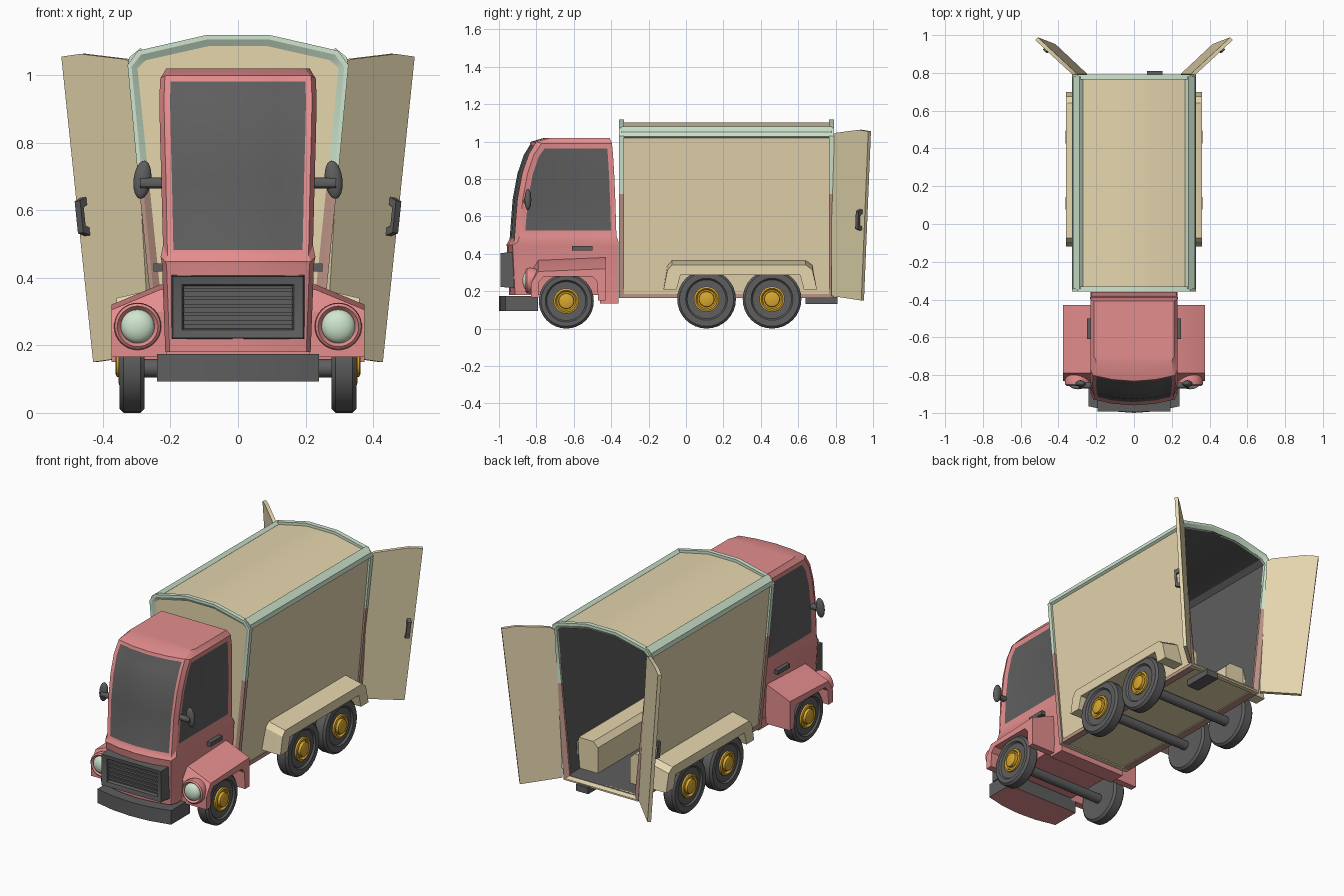
import bpy, bmesh, math
from mathutils import Matrix, Vector

if "Cube" in bpy.data.objects:
    bpy.data.objects.remove(bpy.data.objects["Cube"])


def material(name, rgb):
    m = bpy.data.materials.new(name)
    lin = [((c / 255 + 0.055) / 1.055) ** 2.4 for c in rgb]
    m.diffuse_color = (*lin, 1)
    m.use_nodes = True
    m.node_tree.nodes["Principled BSDF"].inputs["Base Color"].default_value = m.diffuse_color
    return m


RED = material("cab_red", (228, 141, 141))
TAN = material("box_tan", (229, 214, 174))
GREEN = material("trim_green", (207, 230, 207))
DARK = material("dark_grey", (94, 94, 95))
GOLD = material("hub_gold", (218, 168, 48))
ROSE = material("lower_trim_rose", (188, 148, 134))


def finish(name, bm, mats):
    bmesh.ops.recalc_face_normals(bm, faces=bm.faces)
    me = bpy.data.meshes.new(name)
    bm.to_mesh(me)
    bm.free()
    for m in mats:
        me.materials.append(m)
    ob = bpy.data.objects.new(name, me)
    bpy.context.collection.objects.link(ob)
    return ob


def loft(name, rings, mats, side=1, tf=None, closed=False, seg_mats=None, rule=None):
    """Skin a row of rings; seg_mats = [first cap, segments..., last cap]."""
    bm = bmesh.new()
    tf = tf or Matrix()
    vs = []
    for r in rings:
        pts = [tf @ Vector(p) for p in r]
        vs.append([bm.verts.new((p.x * side, p.y, p.z)) for p in pts])
    n, k = len(rings[0]), len(rings)
    for j in range(k if closed else k - 1):
        a, b = vs[j], vs[(j + 1) % k]
        for i in range(n):
            f = bm.faces.new((a[i], a[(i + 1) % n], b[(i + 1) % n], b[i]))
            f.material_index = seg_mats[j + 1] if seg_mats else 0
    if not closed:
        for r, q in ((vs[0], 0), (vs[-1], -1)):
            f = bm.faces.new(r)
            f.material_index = seg_mats[q] if seg_mats else 0
    bmesh.ops.recalc_face_normals(bm, faces=bm.faces)
    if rule:
        bm.normal_update()
        rule(bm)
    return finish(name, bm, mats)


def box(name, x, y, z, mat, side=1, tf=None):
    rings = [[(x[0], b, c) for b, c in ((y[0], z[0]), (y[1], z[0]), (y[1], z[1]), (y[0], z[1]))]]
    rings.append([(x[1], b, c) for _, b, c in rings[0]])
    return loft(name, rings, [mat], side, tf)


def lathe(name, prof, center, axis, mat, side=1, n=32):
    """prof = (radius, distance along the axis)"""
    rings = []
    for r, t in prof:
        ring = []
        for i in range(n):
            a = 2 * math.pi * i / n
            u, v = r * math.cos(a), r * math.sin(a)
            ring.append(Vector((t, u, v) if axis == 'x' else (u, t, v)) + Vector(center))
        rings.append(ring)
    return loft(name, rings, [mat], side)


def ball(name, center, size, mat, side=1, tilt=0):
    bm = bmesh.new()
    m = (Matrix.Translation((center[0] * side, center[1], center[2]))
         @ Matrix.Rotation(tilt * side, 4, 'Y') @ Matrix.Diagonal((*size, 1)))
    bmesh.ops.create_uvsphere(bm, u_segments=24, v_segments=12, radius=1, matrix=m)
    return finish(name, bm, [mat])


def both(pts):
    return pts + [(-x, z) for x, z in reversed(pts)]


def at_y(pts, y):
    return [(x, y, z) for x, z in pts]


# ---- cargo box: outer skin, dark inside, open at the back
outer = both([(.235, .17), (.315, 1.03), (.285, 1.06), (.09, 1.102)])
inner = both([(.222, .19), (.300, 1.02), (.275, 1.045), (.085, 1.085)])
loft("cargo_box", [at_y(outer, -.345), at_y(outer, .78), at_y(inner, .78), at_y(inner, -.325)],
     [TAN, DARK], seg_mats=[0, 0, 0, 1, 1])


# ---- end frames with a bevelled inner edge: green on top, rose posts, tan threshold
def frame_colours(bm):
    for f in bm.faces:
        z = f.calc_center_median().z
        f.material_index = 2 if z < .21 else 1 if z < .72 else 0


f_out = both([(.242, .163), (.298, .72), (.327, 1.03), (.296, 1.072), (.095, 1.118)])
f_mid = both([(.232, .172), (.286, .72), (.315, 1.024), (.287, 1.060), (.092, 1.105)])
f_in = both([(.212, .19), (.266, .72), (.297, 1.02), (.272, 1.043), (.085, 1.085)])
for nm, y0, y1 in (("front_frame", -.357, -.332), ("rear_frame", .792, .765)):
    lip = y0 + (y1 - y0) * .5
    loft(nm, [at_y(f_out, y1), at_y(f_out, y0), at_y(f_mid, y0), at_y(f_in, lip), at_y(f_in, y1)],
         [GREEN, ROSE, TAN], closed=True, rule=frame_colours)

# ---- exhaust under the tail
box("exhaust", (.07, .15), (.64, .81), (.13, .168), DARK)

# ---- cab: stacked bowed rings, windows inset
# level: z, half width, back y, front y, front drop
levels = [(.18, .215, -.362, -.945, 0), (.44, .225, -.36, -.958, 0), (.462, .229, -.36, -.96, .014),
          (.495, .222, -.372, -.95, .03), (.69, .227, -.378, -.933, 0), (.83, .231, -.384, -.907, 0),
          (.93, .233, -.39, -.873, 0), (.99, .23, -.396, -.832, -.008), (1.019, .212, -.408, -.76, 0)]
cab_rings = []
for z, w, yb, yf, drop in levels:
    ring = [(-w, yb, z), (w, yb, z), (w, yf + .06, z)]
    ring += [(w * t, yf + .035 * t * t, z - drop) for t in (.94, .5, 0, -.5, -.94)]
    ring.append((-w, yf + .06, z))
    cab_rings.append(ring)


def cab_windows(bm):
    band = [f for f in bm.faces if .49 < f.calc_center_median().z < .99]
    groups = [([f for f in band if f.normal.x > .95], .028), ([f for f in band if f.normal.x < -.95], .028),
              ([f for f in band if f.normal.y < -.6], .017)]
    for g, width in groups:
        bmesh.ops.inset_region(bm, faces=g, thickness=width, depth=-.006, use_even_offset=True)
        for f in g:
            f.material_index = 1


loft("cab", cab_rings, [RED, DARK], rule=cab_windows)
box("cab_rear_skirt", (-.22, .22), (-.46, -.362), (.135, .19), RED)

# ---- bumper, underside in cab colour
bump = [(.24, -.79)] + [(.24 * t, -1 + .035 * t * t) for t in (1, .5, 0, -.5, -1)] + [(-.24, -.79)]


def under_red(bm):
    for f in bm.faces:
        f.material_index = 1 if f.normal.z < -.9 else 0


loft("bumper", [[(x, y, z) for x, y in bump] for z in (.093, .175)], [DARK, RED], rule=under_red)


# ---- grille with slats
def rect(w, z0, z1, y):
    return [(-w, y, z0), (w, y, z0), (w, y, z1), (-w, y, z1)]


loft("grille", [rect(.197, .218, .408, -.92), rect(.193, .222, .404, -.993),
                rect(.165, .245, .38, -.985), rect(.16, .25, .375, -.968)], [DARK])
for i in range(5):
    z = .262 + i * .024
    box("grille_slat", (-.162, .162), (-.98, -.96), (z, z + .012), DARK)

# ---- door placement: swung out about a leaning hinge
hinge = Vector((.245, .795, .17))
swing = (Matrix.Translation(hinge) @ Matrix.Rotation(math.radians(-137), 4, Vector((.06, 0, 1)))
         @ Matrix.Translation(-hinge))
door = [(.245, .175), (.297, 1.03), (.27, 1.05), (.09, 1.085), (.013, 1.085), (.013, .175)]
grip = [(0, .53), (.03, .54), (.03, .635), (0, .645), (0, .622), (.017, .615), (.017, .56), (0, .552)]

# ---- wheel arch outlines (y, z), outer path then opening
rear_arch = [(-.12, .21), (-.10, .335), (-.075, .365), (.64, .365), (.675, .34), (.70, .21),
             (.63, .21), (.61, .285), (-.03, .285), (-.05, .21)]
front_arch = [(-.83, .165), (-.83, .30), (-.79, .365), (-.43, .38), (-.43, .15), (-.47, .15),
              (-.475, .25), (-.5, .278), (-.76, .278), (-.785, .25), (-.79, .165)]


def arch(name, outline, x0, x1, drop, mat, s):
    low = [(x1, y, z - (drop if z > .29 else 0)) for y, z in outline]
    mid = [(x0 + .02, y, z) for y, z in outline]
    loft(name, [[(x0, y, z) for y, z in outline], mid, low], [mat], s)


for s in (1, -1):
    sd = "right" if s == 1 else "left"
    # cargo trims and wheel housings
    rail = [(.308, 1.015), (.327, 1.027), (.322, 1.052), (.288, 1.08), (.27, 1.064)]
    loft(sd + "_roof_rail", [at_y(rail, -.345), at_y(rail, .78)], [GREEN], s)
    box(sd + "_sill", (.2, .242), (-.34, .775), (.163, .185), ROSE, s)
    arch(sd + "_rear_fender", rear_arch, .23, .36, .025, TAN, s)
    well = [(.23, .185), (.23, .37), (.135, .37), (.105, .34), (.105, .185)]
    loft(sd + "_wheel_housing", [at_y(well, -.09), at_y(well, .67)], [TAN], s)
    # rear doors and handles
    loft(sd + "_rear_door", [at_y(door, .797), at_y(door, .817)], [TAN], s, swing)
    loft(sd + "_rear_door_handle",
         [[(x, .815 + o, z + .018) for o, z in grip] for x in (.032, .054)], [DARK], s, swing)
    # front fenders and headlights
    arch(sd + "_front_fender", front_arch, .21, .375, .06, RED, s)
    lathe(sd + "_headlight_ring", [(.06, -.79), (.07, -.83), (.068, -.85), (.06, -.857), (.05, -.845)],
          (.297, 0, .256), 'y', RED, s)
    ball(sd + "_headlight", (.297, -.845, .256), (.05, .03, .05), GREEN, s)
    # cab handle and mirror
    box(sd + "_cab_handle", (.22, .25), (-.61, -.50), (.418, .442), DARK, s)
    lathe(sd + "_mirror_arm", [(.016, .2), (.016, .29)], (0, -.855, .68), 'x', DARK, s, 12)
    ball(sd + "_mirror", (.283, -.845, .69), (.026, .018, .057), DARK, s, -.12)
    # wheels
    for nm, y, r in (("front", -.64, .147), ("middle", .11, .157), ("back", .46, .157)):
        c = (-.003 * s * s, y, r)
        lathe(f"{sd}_{nm}_tyre", [(.09, .282), (r - .012, .28), (r, .292), (r, .342), (r - .012, .354),
                                  (.112, .354), (.104, .344), (.07, .342)], c, 'x', DARK, s)
        lathe(f"{sd}_{nm}_hub", [(.068, .335), (.068, .353), (.058, .357), (.05, .346), (.042, .346),
                                 (.04, .362), (.03, .366)], c, 'x', GOLD, s, 24)

# ---- axles
for nm, y, r in (("front", -.64, .147), ("middle", .11, .157), ("back", .46, .157)):
    lathe(nm + "_axle", [(.028, -.3), (.028, .3)], (0, y, r - .015), 'x', DARK, 1, 16)

# ---- smooth shading with sharp edges kept
for ob in bpy.data.objects:
    ob.select_set(True)
    bpy.context.view_layer.objects.active = ob
bpy.ops.object.shade_smooth_by_angle(angle=math.radians(30))
